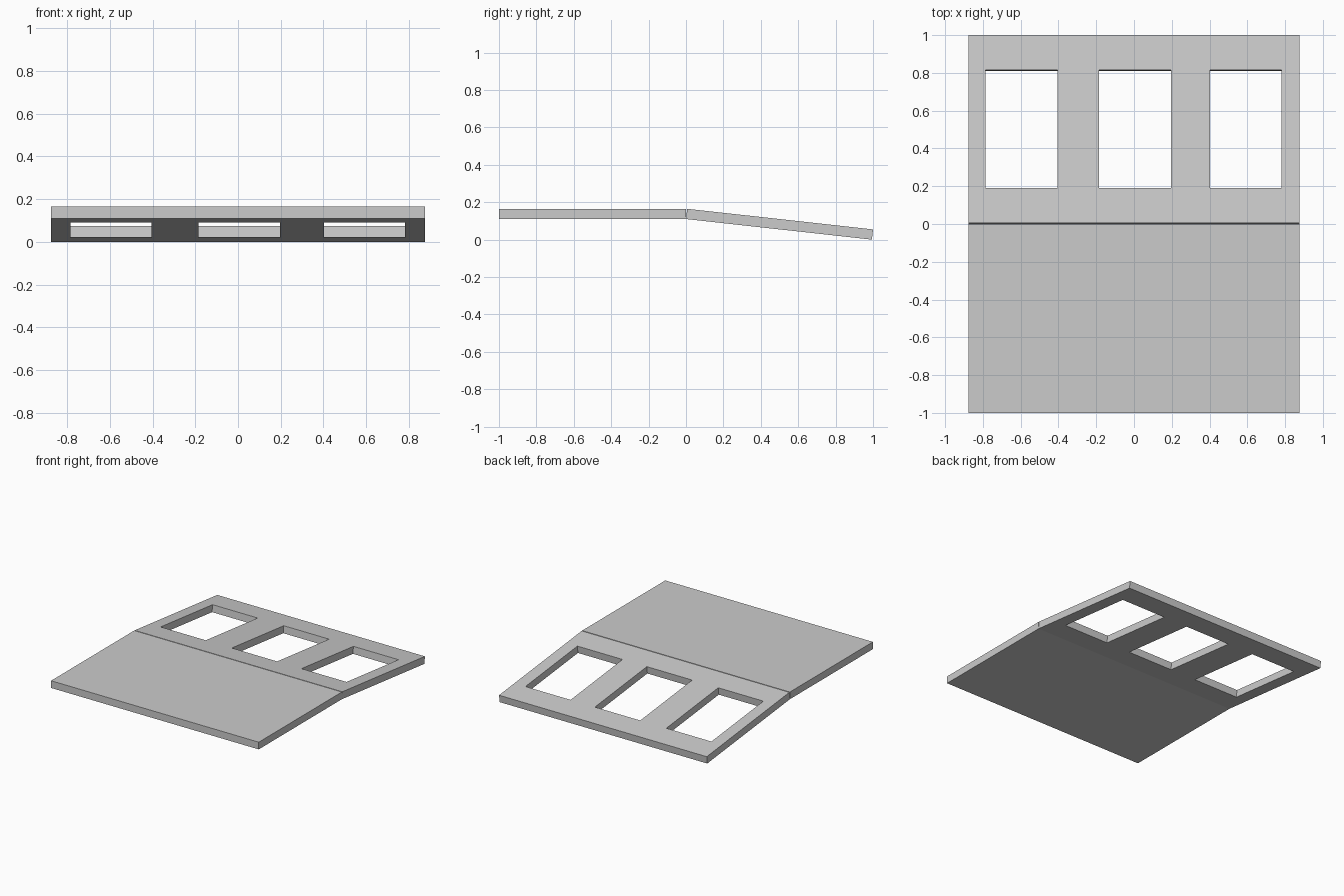
import bpy
import bmesh
import math
from mathutils import Matrix

cube = bpy.data.objects.get("Cube")
if cube:
    bpy.data.objects.remove(cube, do_unlink=True)

HALF_W = 0.875      # half width of both slabs
THICK = 0.055       # slab thickness
HINGE_Z = 0.11      # height of the underside at the fold
SLOPE = math.asin(HINGE_Z)

# Single plain grey
grey = bpy.data.materials.new("plain grey")
grey.use_nodes = True
colour = (0.6, 0.6, 0.6, 1)
grey.diffuse_color = colour
grey.node_tree.nodes["Principled BSDF"].inputs["Base Color"].default_value = colour


def slab(name, xs, ys, is_open, matrix):
    """Grid of cells on the lines xs, ys, skipping openings, thickened upwards."""
    bm = bmesh.new()
    grid = [[bm.verts.new((x, y, 0)) for y in ys] for x in xs]
    for i in range(len(xs) - 1):
        for j in range(len(ys) - 1):
            if not is_open(i, j):
                bm.faces.new((grid[i][j], grid[i + 1][j],
                              grid[i + 1][j + 1], grid[i][j + 1]))
    base = bm.faces[:]
    out = bmesh.ops.extrude_face_region(bm, geom=base, use_keep_orig=True)
    top = [g for g in out["geom"] if isinstance(g, bmesh.types.BMVert)]
    bmesh.ops.translate(bm, verts=top, vec=(0, 0, THICK))
    bmesh.ops.recalc_face_normals(bm, faces=bm.faces[:])
    mesh = bpy.data.meshes.new(name)
    bm.to_mesh(mesh)
    bm.free()
    mesh.materials.append(grey)
    obj = bpy.data.objects.new(name, mesh)
    obj.matrix_world = matrix
    bpy.context.collection.objects.link(obj)
    return obj


hinge = Matrix.Translation((0, 0, HINGE_Z))

# Level front slab
slab("flat_slab", [-HALF_W, HALF_W], [-1, 0], lambda i, j: False, hinge)

# Sloping rear slab with three rectangular openings, square to its surface
window_edges = [-0.785, -0.405, -0.185, 0.197, 0.402, 0.782]
slab("sloped_window_slab", [-HALF_W, *window_edges, HALF_W],
     [0, 0.185, 0.814, 1.0], lambda i, j: j == 1 and i % 2 == 1,
     hinge @ Matrix.Rotation(-SLOPE, 4, 'X'))
